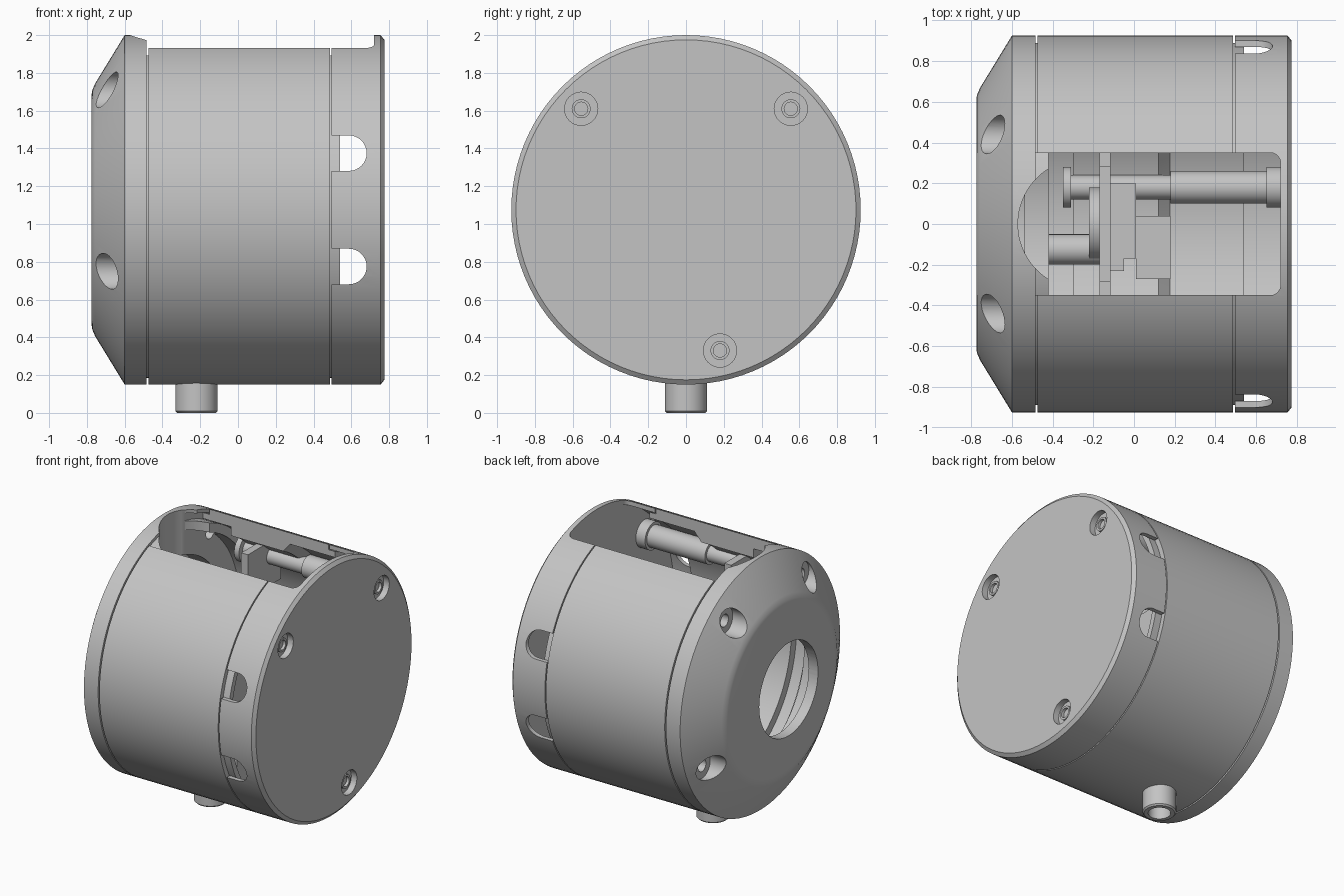
import bpy, bmesh, math
from mathutils import Matrix

if "Cube" in bpy.data.objects:
    bpy.data.objects.remove(bpy.data.objects["Cube"])

CZ = 1.075      # height of the housing axis
R = 0.925       # housing radius

grey = bpy.data.materials.new("plain_grey")
grey.use_nodes = True
grey.diffuse_color = (0.55, 0.55, 0.55, 1)
grey.node_tree.nodes["Principled BSDF"].inputs["Base Color"].default_value = (0.55, 0.55, 0.55, 1)


def finish(name, bm):
    bmesh.ops.remove_doubles(bm, verts=bm.verts, dist=1e-5)
    bmesh.ops.recalc_face_normals(bm, faces=bm.faces)
    mesh = bpy.data.meshes.new(name)
    bm.to_mesh(mesh)
    bm.free()
    mesh.materials.append(grey)
    obj = bpy.data.objects.new(name, mesh)
    bpy.context.collection.objects.link(obj)
    return obj


def lathe(name, profile, y=0.0, z=CZ, steps=96):
    """Closed (x, radius) profile turned about an axis parallel to x."""
    bm = bmesh.new()
    rings = []
    for x, r in profile:
        angles = [2 * math.pi * i / steps for i in range(steps)]
        rings.append([bm.verts.new((x, y + r * math.cos(a), z + r * math.sin(a))) for a in angles])
    for k in range(len(profile)):
        n = (k + 1) % len(profile)
        if profile[k][1] == 0 and profile[n][1] == 0:
            continue
        for i in range(steps):
            j = (i + 1) % steps
            bm.faces.new((rings[k][i], rings[k][j], rings[n][j], rings[n][i]))
    return finish(name, bm)


def rod(name, x0, x1, r, y=0.0, z=CZ, steps=32):
    return lathe(name, [(x0, 0), (x0, r), (x1, r), (x1, 0)], y, z, steps)


def turn(obj, matrix):
    obj.data.transform(matrix)
    return obj


def box(name, x, y, z, round_corners=0.0):
    bm = bmesh.new()
    bmesh.ops.create_cube(bm, size=1)
    for v in bm.verts:
        v.co = [lo + (c + 0.5) * (hi - lo) for c, (lo, hi) in zip(v.co, (x, y, z))]
    if round_corners:
        upright = [e for e in bm.edges if abs(e.verts[0].co.z - e.verts[1].co.z) > 0.01]
        bmesh.ops.bevel(bm, geom=upright, offset=round_corners, segments=6,
                        profile=0.5, affect='EDGES')
    return finish(name, bm)


def cut(obj, cutter):
    mod = obj.modifiers.new("cut", 'BOOLEAN')
    mod.operation = 'DIFFERENCE'
    mod.solver = 'EXACT'
    mod.object = cutter
    bpy.context.view_layer.objects.active = obj
    bpy.ops.object.modifier_apply(modifier=mod.name)
    bpy.data.objects.remove(cutter)


parts = []

# Main barrel with a stepped sleeve at each end and the long top opening
barrel = lathe("barrel", [(-0.475, R), (0.487, R), (0.487, 0.89), (0.54, 0.89),
                          (0.54, 0.85), (-0.53, 0.85), (-0.53, 0.89), (-0.475, 0.89)])
liner = lathe("inner_liner", [(-0.3, 0.852), (-0.3, 0.79), (0.12, 0.79), (0.18, 0.852)])
for shell in (barrel, liner):
    cut(shell, box("opening_cutter", (-0.7, 0.6), (-0.35, 0.35), (1.5, 2.2)))
parts += [barrel, liner]

# Conical nose with a large off-centre port, a round top notch and screw bores
nose = lathe("nose_cap", [(-0.775, 0), (-0.775, 0.61), (-0.771, 0.635), (-0.757, 0.668), (-0.6, R),
                          (-0.485, R), (-0.485, 0.9), (-0.535, 0.9), (-0.535, 0.845), (-0.42, 0.845),
                          (-0.42, 0.78), (-0.535, 0.78), (-0.535, 0.6), (-0.7, 0.6), (-0.7, 0)])
cut(nose, rod("port_cutter", -0.9, -0.65, 0.34, -0.08, 1.05, 64))
notch = rod("notch_cutter", 1.55, 2.2, 0.32, 0, 0, 64)
turn(notch, Matrix.Translation((-0.25, 0, 0)) @ Matrix.Rotation(-math.pi / 2, 4, 'Y'))
cut(nose, notch)
for side in (-1, 1):
    for y, z in ((0.44, 0.635), (0.7, -0.325)):
        cut(nose, rod("bore_cutter", -0.9, -0.62, 0.095, side * y, CZ + z))
        cut(nose, rod("screw_hole_cutter", -0.7, -0.5, 0.045, side * y, CZ + z))
parts.append(nose)

# Flat end cap with a thin skirt, rounded top opening, side slots and screw bores
POSTS = ((0.555, 1.61), (-0.555, 1.61), (0.18, 0.33))
cap = lathe("end_cap", [(0.495, R), (0.755, R), (0.775, 0.9), (0.775, 0), (0.725, 0),
                        (0.725, 0.895), (0.495, 0.895)])
cut(cap, box("cap_opening_cutter", (0.3, 0.72), (-0.35, 0.35), (1.5, 2.2), 0.05))
for z in (-0.3, 0.3):
    cut(cap, box("slot_cutter", (0.4, 0.587), (-1.1, 1.1), (CZ + z - 0.094, CZ + z + 0.094)))
    slot_end = rod("slot_end_cutter", -1.1, 1.1, 0.094, 0, 0)
    turn(slot_end, Matrix.Translation((0.587, 0, CZ + z)) @ Matrix.Rotation(math.pi / 2, 4, 'Z'))
    cut(cap, slot_end)
for y, z in POSTS:
    cut(cap, rod("cap_bore_cutter", 0.7, 0.9, 0.088, y, z))
parts.append(cap)

# Three tie posts with flanges, and a socket screw at the cap end of each
for y, z in POSTS:
    parts.append(lathe("tie_post", [(-0.35, 0), (-0.35, 0.1), (-0.31, 0.1), (-0.31, 0.06), (0.18, 0.06),
                                    (0.18, 0.08), (0.65, 0.08), (0.65, 0.1), (0.73, 0.1), (0.73, 0)],
                       y, z, 32))
    parts.append(lathe("socket_screw", [(0.725, 0.05), (0.75, 0.05), (0.75, 0.035), (0.725, 0.035)],
                       y, z, 32))

# Hollow cable outlet under the barrel
outlet = lathe("cable_outlet", [(0.0, 0.075), (0.0, 0.102), (0.01, 0.112), (0.2, 0.112), (0.2, 0.075)],
               0, 0, 48)
turn(outlet, Matrix.Translation((-0.22, 0, 0)) @ Matrix.Rotation(-math.pi / 2, 4, 'Y'))
parts.append(outlet)

# Internal mechanism: bracket plate with tabs, gearbox, wheel and drive shaft
parts.append(box("bracket_plate", (-0.17, -0.115), (-0.35, 0.3), (0.45, 1.5)))
for side in (-1, 1):
    y = sorted((side * 0.28, side * 0.66))
    parts.append(box("bracket_tab", (-0.17, -0.115), y, (1.4, 1.72)))
parts.append(box("gearbox", (-0.115, 0.01), (-0.17, 0.2), (0.6, 1.4)))
parts.append(box("lower_block", (0.01, 0.18), (-0.27, 0.04), (0.25, 0.65)))
parts.append(box("terminal", (-0.115, -0.05), (-0.23, -0.17), (1.2, 1.4)))
parts.append(rod("drive_wheel", -0.22, -0.17, 0.18, 0, 1.2, 48))
parts.append(rod("drive_shaft", -0.42, -0.17, 0.075, -0.125, 1.2))

# Smooth shading with crisp edges
bpy.ops.object.select_all(action='DESELECT')
for obj in parts:
    obj.select_set(True)
bpy.context.view_layer.objects.active = barrel
bpy.ops.object.shade_smooth_by_angle(angle=math.radians(30))
